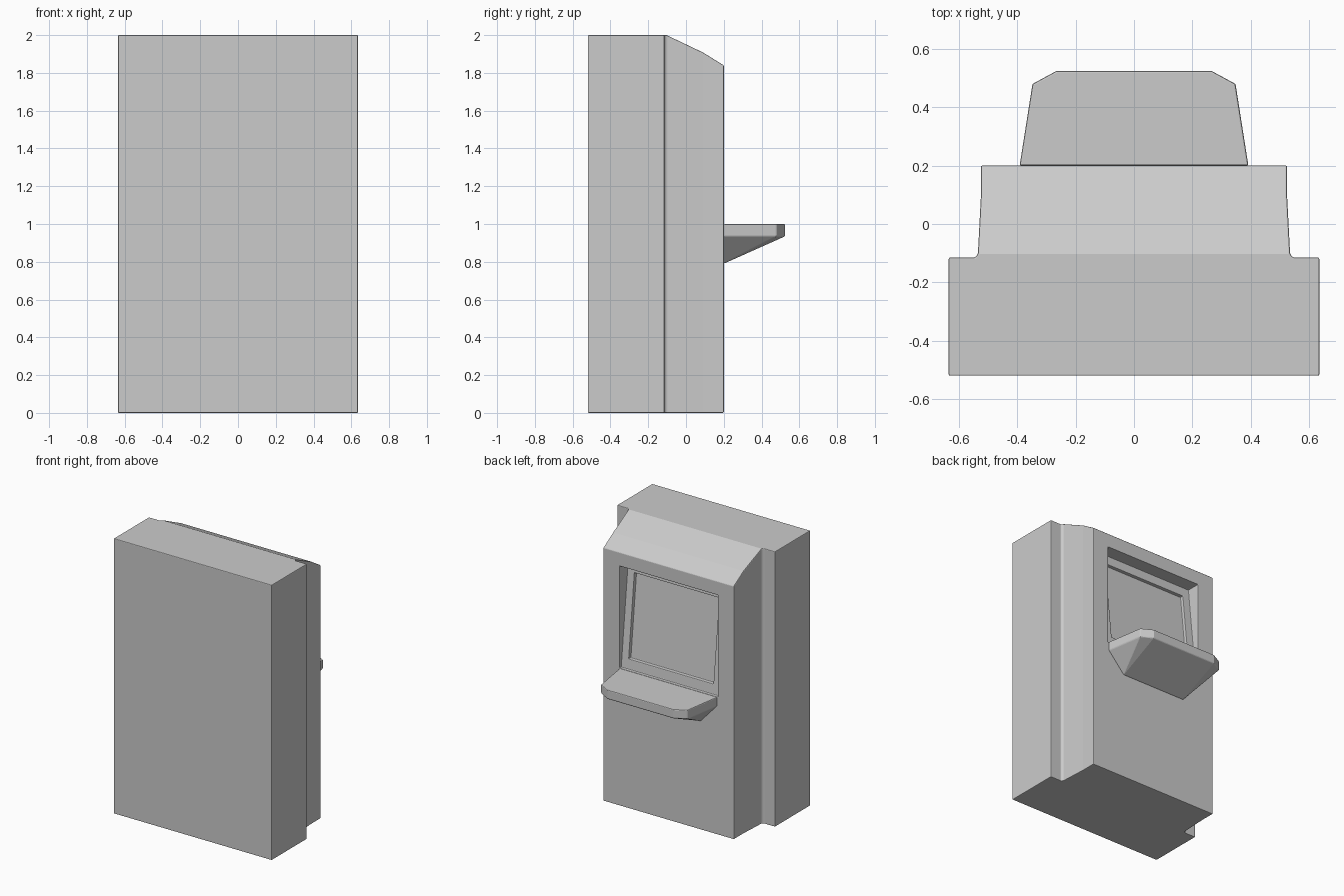
import bpy, bmesh

if "Cube" in bpy.data.objects:
    bpy.data.objects.remove(bpy.data.objects["Cube"])


def make_object(name, bm):
    bmesh.ops.recalc_face_normals(bm, faces=bm.faces[:])
    mesh = bpy.data.meshes.new(name)
    bm.to_mesh(mesh)
    bm.free()
    ob = bpy.data.objects.new(name, mesh)
    bpy.context.collection.objects.link(ob)
    return ob


def side_prism(name, profile, half_width):
    """Extrude a (y, z) profile across x, centred."""
    bm = bmesh.new()
    face = bm.faces.new([bm.verts.new((-half_width, y, z)) for y, z in profile])
    geom = bmesh.ops.extrude_face_region(bm, geom=[face])["geom"]
    for v in geom:
        if isinstance(v, bmesh.types.BMVert):
            v.co.x = half_width
    return make_object(name, bm)


def apply_modifier(ob, mod):
    bpy.context.view_layer.objects.active = ob
    bpy.ops.object.modifier_apply(modifier=mod.name)


def cut(ob, cutter):
    mod = ob.modifiers.new("cut", "BOOLEAN")
    mod.object = cutter
    mod.solver = "EXACT"
    apply_modifier(ob, mod)
    bpy.data.objects.remove(cutter)


def soften(ob, width):
    mod = ob.modifiers.new("bevel", "BEVEL")
    mod.width = width
    mod.segments = 2
    mod.limit_method = "ANGLE"
    mod.angle_limit = 0.5
    apply_modifier(ob, mod)


# Cabinet: stepped plan (half width, y, top height), with a sloping hood
plan = [(0.635, -0.52, 2.0), (0.635, -0.115, 2.0), (0.545, -0.115, 2.0),
        (0.535, -0.103, 2.0), (0.525, 0.09, 1.908), (0.525, 0.2, 1.84)]
bm = bmesh.new()
right = [(bm.verts.new((x, y, 0)), bm.verts.new((x, y, z))) for x, y, z in plan]
left = [(bm.verts.new((-x, y, 0)), bm.verts.new((-x, y, z))) for x, y, z in plan]
ring = right + left[::-1]
for a, b in zip(ring, ring[1:] + ring[:1]):
    bm.faces.new((a[0], b[0], b[1], a[1]))
bm.faces.new([v[0] for v in ring])
bm.faces.new([v[1] for v in right[:4] + left[3::-1]])
for i in (3, 4):
    bm.faces.new((right[i][1], right[i + 1][1], left[i + 1][1], left[i][1]))
cabinet = make_object("cabinet", bm)


# Screen recess: backward-leaning frame with a shallower pocket for the screen
def frame_y(z):
    return 0.18 - 0.08 * (z - 1.0) / 0.74


cut(cabinet, side_prism("recess_cutter", [
    (0.3, 1.0), (0.3, 1.74), (frame_y(1.74), 1.74), (frame_y(1.0), 1.0)], 0.395))
cut(cabinet, side_prism("screen_cutter", [
    (frame_y(1.07) + 0.03, 1.07), (frame_y(1.67) + 0.03, 1.67),
    (frame_y(1.67) - 0.025, 1.67), (frame_y(1.07) - 0.025, 1.07)], 0.34))
soften(cabinet, 0.005)

# Shelf: chamfered plate with a wedge underneath
bm = bmesh.new()
for s in (-1, 1):
    for x, y in [(0.392, 0.2), (0.348, 0.48), (0.265, 0.525)]:
        for z in (0.935, 1.0):
            bm.verts.new((s * x, y, z))
    bm.verts.new((s * 0.26, 0.2, 0.79))
hull = bmesh.ops.convex_hull(bm, input=bm.verts[:])
bmesh.ops.dissolve_limit(bm, angle_limit=0.02, verts=bm.verts[:], edges=bm.edges[:])
shelf = make_object("shelf", bm)
soften(shelf, 0.006)
